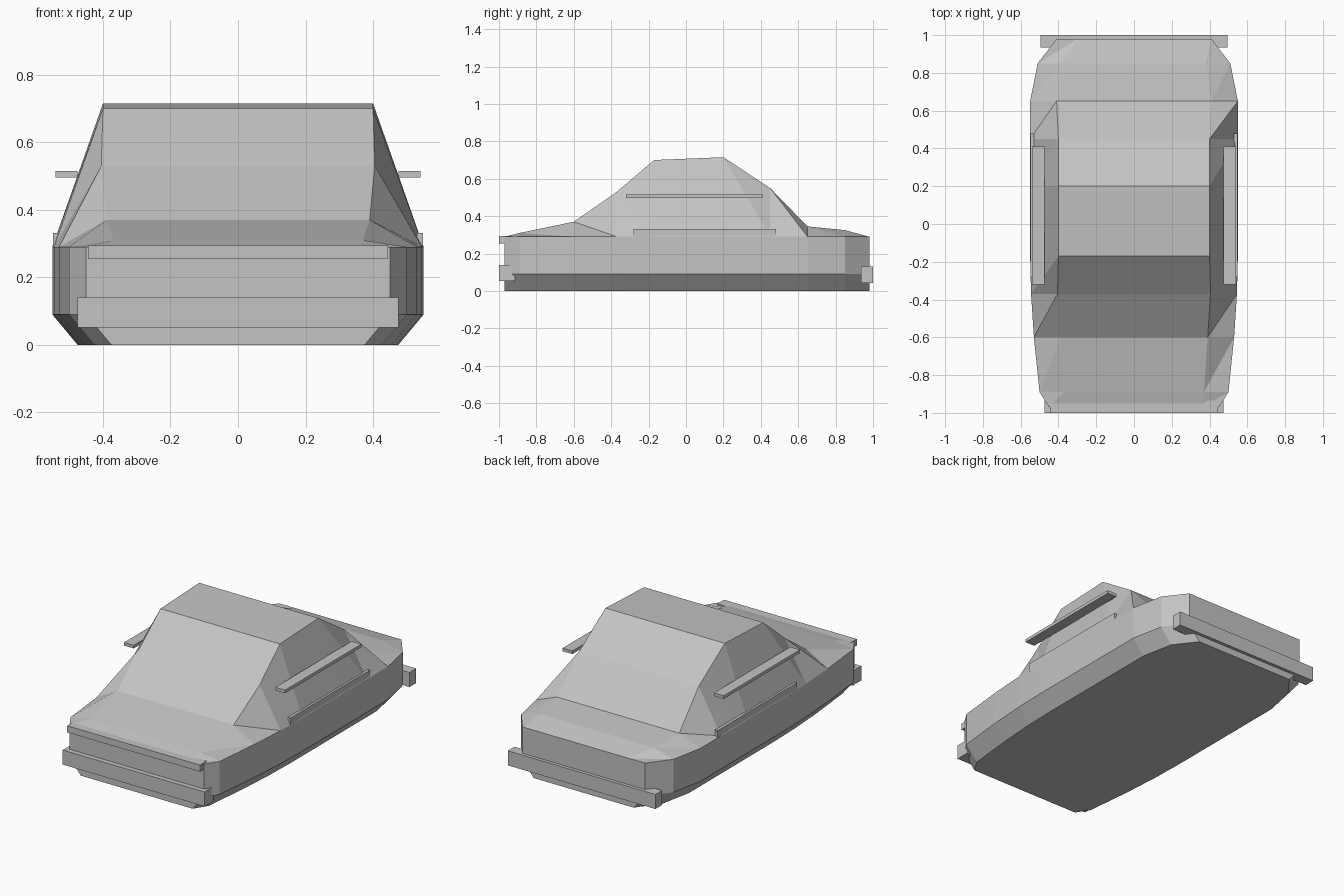
import bpy
import bmesh

cube = bpy.data.objects.get("Cube")
if cube:
    bpy.data.objects.remove(cube, do_unlink=True)

# One plain grey for the whole car
grey = bpy.data.materials.new("plain grey")
grey.use_nodes = True
COLOUR = (0.55, 0.55, 0.55, 1)
grey.diffuse_color = COLOUR
grey.node_tree.nodes["Principled BSDF"].inputs["Base Color"].default_value = COLOUR


def finish(name, bm):
    bmesh.ops.recalc_face_normals(bm, faces=bm.faces)
    mesh = bpy.data.meshes.new(name)
    bm.to_mesh(mesh)
    bm.free()
    mesh.materials.append(grey)
    obj = bpy.data.objects.new(name, mesh)
    bpy.context.collection.objects.link(obj)
    return obj


def box(name, x, y, z):
    """Box spanning the (low, high) pairs on each axis."""
    bm = bmesh.new()
    for v in bmesh.ops.create_cube(bm, size=1)["verts"]:
        for axis, (low, high) in enumerate((x, y, z)):
            v.co[axis] = high if v.co[axis] > 0 else low
    return finish(name, bm)


# Body stations: y, side half width, top half width, top height
SILL, BELT, TUCK = 0.09, 0.29, 0.075
STATIONS = [
    (-0.97, 0.45, 0.36, 0.29),
    (-0.89, 0.50, 0.37, 0.31),
    (-0.60, 0.53, 0.39, 0.37),
    (-0.37, 0.545, 0.405, 0.53),
    (-0.17, 0.55, 0.40, 0.70),
    (0.20, 0.55, 0.40, 0.715),
    (0.45, 0.55, 0.40, 0.55),
    (0.65, 0.55, 0.41, 0.345),
    (0.85, 0.51, 0.38, 0.325),
    (0.98, 0.41, 0.30, 0.29),
]

# Body: cross-sections lofted from nose to tail
bm = bmesh.new()
rings = []
for y, side, top, height in STATIONS:
    half = [(side - TUCK, 0), (side, SILL), (side, BELT), (top, height)]
    section = [(-x, z) for x, z in half] + half[::-1]
    rings.append([bm.verts.new((x, y, z)) for x, z in section])
for a, b in zip(rings, rings[1:]):
    for i in range(len(a)):
        j = (i + 1) % len(a)
        # the folds all run the same way round the section
        if i in (2, 4):
            bm.faces.new((a[i], a[j], b[j]))
            bm.faces.new((a[i], b[j], b[i]))
        else:
            bm.faces.new((a[i], a[j], b[j], b[i]))
bm.faces.new(rings[0])
bm.faces.new(rings[-1])
finish("car_body", bm)

# Bumpers and nose strip
box("front_bumper", (-0.475, 0.475), (-1, -0.915), (0.052, 0.14))
box("rear_bumper", (-0.495, 0.495), (0.935, 1), (0.042, 0.13))
box("nose_strip", (-0.445, 0.445), (-1, -0.935), (0.255, 0.295))

# Side trim and window rails
for side, sign in (("left", 1), ("right", -1)):
    def span(low, high):
        return tuple(sorted((sign * low, sign * high)))
    box(side + "_belt_trim", span(0.53, 0.548), (-0.28, 0.48), (0.28, 0.332))
    box(side + "_window_rail", span(0.475, 0.54), (-0.32, 0.41), (0.496, 0.515))
